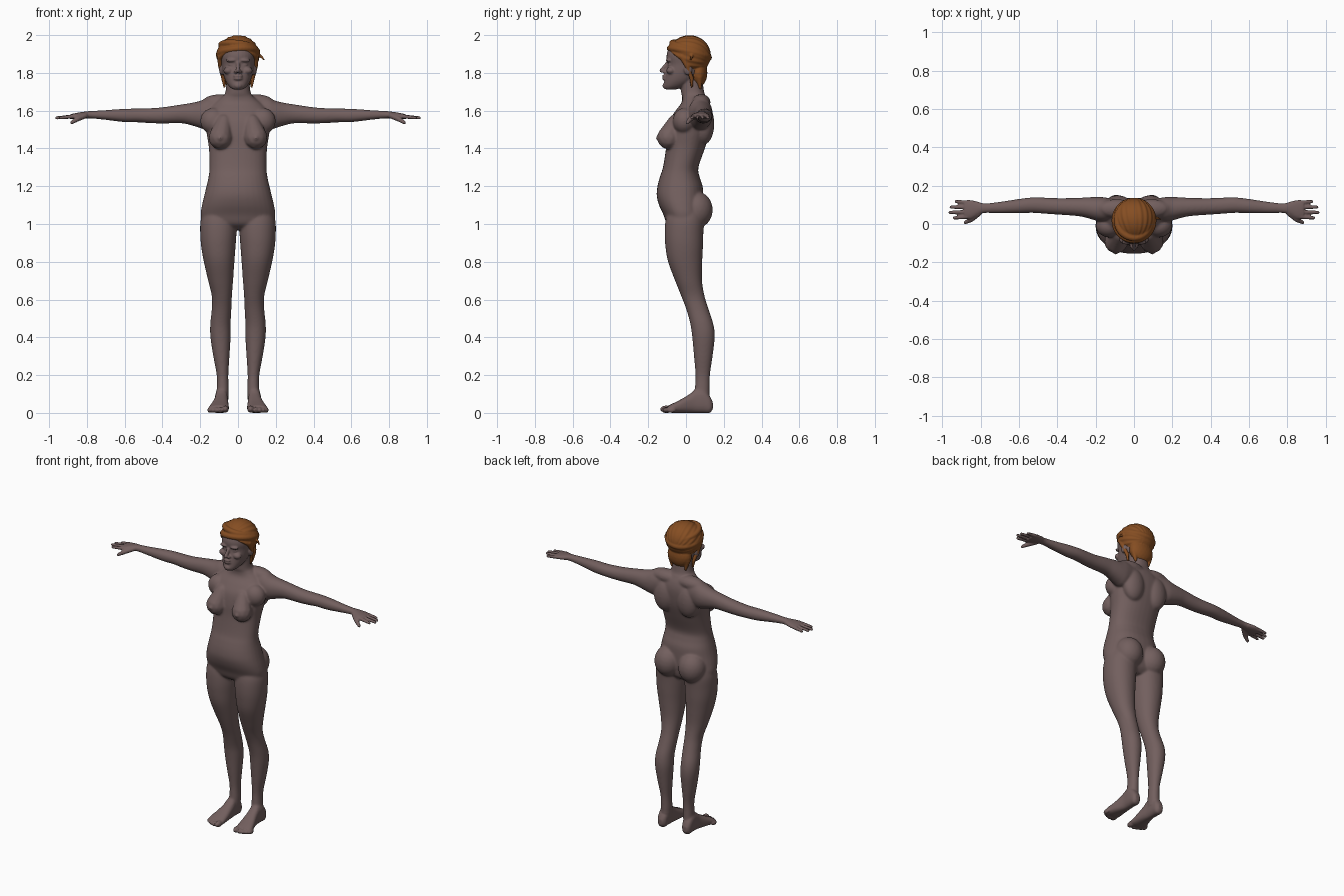
import bpy, bmesh, math
from mathutils import Vector, Matrix


def material(name, rgb):
    m = bpy.data.materials.new(name)
    m.diffuse_color = (*rgb, 1)
    return m


SKIN = material("mauve_brown_skin", (0.17, 0.115, 0.112))
HAIR = material("copper_hair", (0.235, 0.075, 0.016))


def loft(bm, rows, axis, p=2.2, s=1, n=32, sub=5):
    """Rows are (t, u0, u1, v0, v1): extents across the axis; spline-interpolated."""
    def point(t, u, v):
        x, y, z = {"z": (u, v, t), "x": (t, u, v), "y": (u, t, v)}[axis]
        return (x * s, y, z)
    rows = [Vector(r) for r in rows]
    dense = []
    for i in range(len(rows) - 1):
        a, b, c, d = (rows[max(i - 1, 0)], rows[i], rows[i + 1],
                      rows[min(i + 2, len(rows) - 1)])
        for k in range(sub):
            f = k / sub
            dense.append(0.5 * (2 * b + (c - a) * f + (2 * a - 5 * b + 4 * c - d) * f * f
                                + (3 * b - a - 3 * c + d) * f ** 3))
    dense.append(rows[-1])
    rings = []
    for t, u0, u1, v0, v1 in dense:
        ring = []
        for k in range(n):
            q = 2 * math.pi * k / n
            c, w = math.cos(q), math.sin(q)
            c = math.copysign(abs(c) ** (2 / p), c)
            w = math.copysign(abs(w) ** (2 / p), w)
            ring.append(bm.verts.new(point(t, (u0 + u1) / 2 + c * (u1 - u0) / 2,
                                           (v0 + v1) / 2 + w * (v1 - v0) / 2)))
        rings.append(ring)
    for a, b in zip(rings, rings[1:]):
        for k in range(n):
            bm.faces.new((a[k], a[(k + 1) % n], b[(k + 1) % n], b[k]))
    bm.faces.new(rings[0])
    bm.faces.new(rings[-1])


def blob(bm, c, r, s=1, sub=3):
    mat = Matrix.Translation((c[0] * s, c[1], c[2])) @ Matrix.Diagonal((*r, 1))
    return bmesh.ops.create_icosphere(bm, subdivisions=sub, radius=1, matrix=mat)["verts"]


def chain(bm, pts, s=1):
    """Tapered tube through (x, y, z, radius) points."""
    for a, b in zip(pts, pts[1:]):
        a, b = Vector(a), Vector(b)
        steps = max(1, int((b - a).xyz.length / (0.4 * min(a.w, b.w))) + 1)
        for k in range(steps + 1):
            q = a.lerp(b, k / steps)
            blob(bm, q.xyz, (q.w,) * 3, s, 2)


def apply(ob):
    dg = bpy.context.evaluated_depsgraph_get()
    mesh = bpy.data.meshes.new_from_object(ob.evaluated_get(dg))
    ob.modifiers.clear()
    ob.data = mesh


def fuse(bm, name, mat, voxel, rounds, soft=None, soft_rounds=0):
    """Weld overlapping shells into one skin, then relax it."""
    bmesh.ops.recalc_face_normals(bm, faces=bm.faces)
    mesh = bpy.data.meshes.new(name)
    bm.to_mesh(mesh)
    bm.free()
    ob = bpy.data.objects.new(name, mesh)
    bpy.context.collection.objects.link(ob)
    r = ob.modifiers.new("weld", "REMESH")
    r.mode, r.voxel_size = "VOXEL", voxel
    apply(ob)
    m = ob.modifiers.new("relax", "SMOOTH")
    m.factor, m.iterations = 0.5, rounds
    if soft:
        g = ob.vertex_groups.new(name="soft")
        g.add([v.index for v in ob.data.vertices if soft(v.co)], 1, "ADD")
        m = ob.modifiers.new("soft_relax", "SMOOTH")
        m.factor, m.iterations, m.vertex_group = 0.5, soft_rounds, "soft"
    apply(ob)
    ob.data.materials.clear()
    ob.data.materials.append(mat)
    ob.data.polygons.foreach_set("material_index", [0] * len(ob.data.polygons))
    ob.data.polygons.foreach_set("use_smooth", [True] * len(ob.data.polygons))
    ob.data.update()
    return ob


bm = bmesh.new()
# torso and neck: height, half width, front, back
torso = [(.97, .09, -.06, .05), (1.0, .18, -.10, .08), (1.05, .197, -.12, .09),
         (1.1, .191, -.143, .092), (1.15, .179, -.155, .092), (1.2, .167, -.151, .088),
         (1.25, .156, -.138, .072), (1.3, .151, -.122, .066), (1.4, .154, -.106, .1),
         (1.48, .166, -.1, .125), (1.55, .172, -.085, .135), (1.6, .16, -.055, .135),
         (1.64, .125, -.025, .125), (1.67, .088, -.02, .11), (1.7, .066, -.026, .096),
         (1.78, .06, -.03, .085)]
loft(bm, [(z, -w, w, f, b) for z, w, f, b in torso], "z", 2.25)
# head
head = [(1.713, .028, -.113, -.05), (1.73, .048, -.118, 0), (1.76, .067, -.114, .05),
        (1.8, .08, -.108, .09), (1.845, .087, -.098, .11), (1.88, .092, -.103, .115),
        (1.91, .09, -.099, .112), (1.95, .08, -.08, .1), (1.985, .045, -.03, .06)]
loft(bm, [(z, -w, w, f, b) for z, w, f, b in head], "z", 2.2)
# nose, lips, chin
chain(bm, [(0, -.098, 1.852, .01), (0, -.129, 1.812, .012)])
blob(bm, (0, -.114, 1.784), (.026, .013, .007))
blob(bm, (0, -.114, 1.769), (.024, .013, .008))
blob(bm, (0, -.105, 1.732), (.024, .02, .018))

for s in (1, -1):
    # brow, eyelid, cheek, nostril, ear
    blob(bm, (.035, -.092, 1.866), (.03, .016, .009), s)
    blob(bm, (.035, -.083, 1.843), (.017, .013, .008), s)
    blob(bm, (.05, -.08, 1.812), (.027, .024, .02), s)
    blob(bm, (.013, -.115, 1.806), (.01, .012, .009), s)
    blob(bm, (.088, .01, 1.82), (.012, .022, .032), s)
    # trapezius, shoulder blade, chest muscle, breast, buttock
    blob(bm, (.09, .08, 1.645), (.1, .05, .042), s)
    blob(bm, (.085, .095, 1.53), (.075, .055, .11), s)
    blob(bm, (.13, -.01, 1.545), (.07, .06, .07), s)
    chain(bm, [(.075, -.055, 1.54, .042), (.093, -.091, 1.457, .064)], s)
    blob(bm, (.095, -.15, 1.455), (.012, .011, .012), s)
    blob(bm, (.087, .055, 1.075), (.087, .087, .098), s)
    # arm and palm
    loft(bm, [(.1, .02, .13, 1.53, 1.665), (.16, .012, .14, 1.5, 1.668),
              (.2, .018, .141, 1.508, 1.652), (.25, .033, .139, 1.523, 1.641),
              (.3, .042, .136, 1.533, 1.633), (.4, .049, .135, 1.532, 1.618),
              (.47, .054, .138, 1.534, 1.613), (.53, .058, .139, 1.538, 1.611),
              (.6, .056, .131, 1.539, 1.61), (.7, .056, .116, 1.551, 1.603),
              (.78, .057, .108, 1.559, 1.598), (.81, .048, .115, 1.559, 1.595),
              (.85, .027, .125, 1.556, 1.589), (.885, .027, .124, 1.554, 1.582)], "x", 2.1, s)
    # fingers and thumb
    for y0, x1, y1 in ((.037, .947, .032), (.063, .97, .06), (.088, .964, .088), (.113, .937, .117)):
        chain(bm, [(.87, y0, 1.57, .0115), (x1 - .009, y1, 1.562, .009)], s)
    chain(bm, [(.81, .055, 1.573, .015), (.85, .023, 1.556, .014), (.88, .008, 1.537, .01)], s)
    # leg
    loft(bm, [(1.08, .02, .18, -.09, .09), (1.02, .008, .198, -.108, .095),
              (.95, .008, .2, -.113, .092), (.88, .013, .195, -.109, .09),
              (.8, .019, .181, -.095, .086), (.7, .026, .158, -.058, .085),
              (.62, .032, .139, -.026, .098), (.55, .035, .139, .001, .119),
              (.47, .039, .147, .023, .145), (.4, .039, .146, .033, .152),
              (.3, .045, .131, .042, .141), (.2, .051, .113, .05, .127),
              (.12, .049, .113, .046, .125), (.06, .052, .115, .04, .125)], "z", 2.1, s)
    # foot and toes
    loft(bm, [(.142, .075, .105, .02, .055), (.125, .06, .118, 0, .09),
              (.09, .055, .122, 0, .13), (.05, .054, .122, 0, .125),
              (.02, .052, .127, 0, .1), (-.03, .049, .142, 0, .07),
              (-.07, .048, .154, 0, .05), (-.095, .05, .152, .003, .038)], "y", 2.5, s)
    blob(bm, (.067, -.105, .02), (.018, .032, .019), s)
    for x, y, r in ((.094, -.107, .013), (.115, -.1, .0125), (.134, -.09, .012), (.15, -.078, .0115)):
        blob(bm, (x, y, .015), (r, .024, r + .003), s)

fuse(bm, "body", SKIN, .005, 3,
     lambda c: abs(c.x) < .78 and .1 < c.z < 1.67, 18)

# hair cap, combed in grooves and cut along the hairline
bm = bmesh.new()
crown = blob(bm, (0, .018, 1.893), (.113, .113, .106), 1, 6)
for v in crown:
    d = v.co - Vector((0, .018, 1.893))
    a = math.atan2(d.x, d.z + .4 * d.y)
    v.co += d * (.018 * math.sin(22 * a + 25 * d.y) * min(1, abs(d.x) / .03))
cut = bmesh.ops.bisect_plane(bm, geom=bm.verts[:] + bm.edges[:] + bm.faces[:],
                             plane_co=(0, -.1, 1.925), plane_no=(0, -.11, -.14), clear_outer=True)
bmesh.ops.holes_fill(bm, edges=[e for e in bm.edges if e.is_boundary])
# nape hair
blob(bm, (0, .066, 1.8), (.082, .047, .075))


# wrapped braid bands around the head
def band(r, z, tilt, skew, thick):
    pts = []
    for k in range(41):
        a = 2 * math.pi * k / 40
        pts.append((r * math.cos(a), .018 + (r + .002) * math.sin(a),
                    z - tilt * math.sin(a) + skew * math.cos(a), thick))
    chain(bm, pts)


band(.099, 1.905, .024, .008, .019)
band(.088, 1.937, .02, -.01, .018)
# loose locks
for s in (1, -1):
    chain(bm, [(.094, -.02, 1.885, .016), (.093, .005, 1.84, .014), (.078, .03, 1.77, .011),
               (.072, .03, 1.725, .006)], s)
    chain(bm, [(.06, .07, 1.78, .02), (.05, .075, 1.72, .008)], s)
chain(bm, [(.1, .03, 1.9, .012), (.125, .03, 1.885, .007), (.137, .025, 1.87, .005)])
fuse(bm, "hair", HAIR, .0045, 3)
